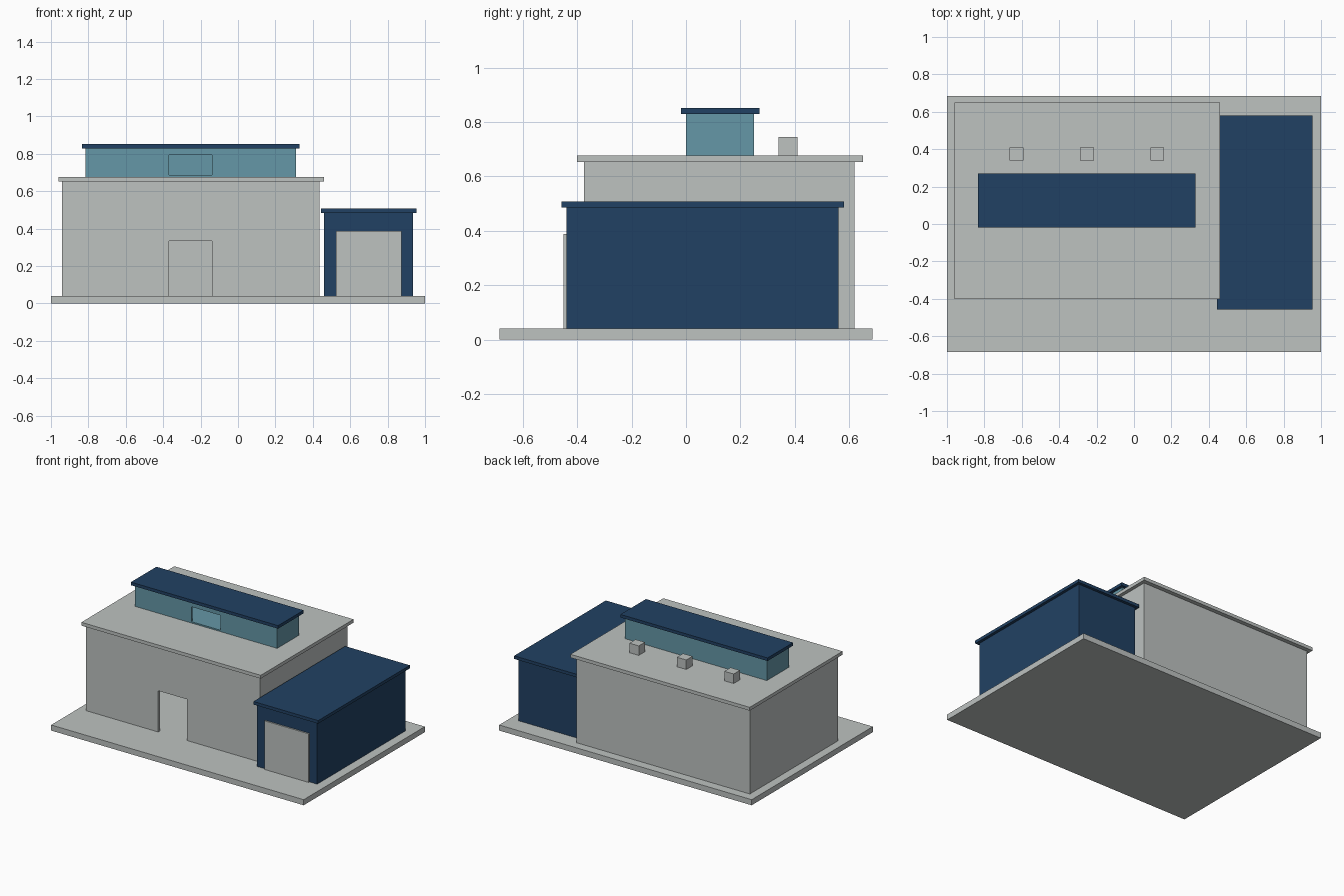
import bpy
import bmesh

if "Cube" in bpy.data.objects:
    bpy.data.objects.remove(bpy.data.objects["Cube"])


def material(name, rgb):
    m = bpy.data.materials.new(name)
    m.diffuse_color = (*rgb, 1)
    m.use_nodes = True
    m.node_tree.nodes["Principled BSDF"].inputs["Base Color"].default_value = m.diffuse_color
    return m


GREY = material("pale_concrete", (0.51, 0.54, 0.53))
NAVY = material("navy_metal", (0.0152, 0.053, 0.125))
TEAL = material("teal_glass", (0.130, 0.310, 0.385))


def box(name, x, y, z, mat):
    """Box from (low, high) ranges on each axis."""
    bm = bmesh.new()
    bmesh.ops.create_cube(bm, size=1)
    for v in bm.verts:
        v.co = [r[0] if c < 0 else r[1] for c, r in zip(v.co, (x, y, z))]
    mesh = bpy.data.meshes.new(name)
    bm.to_mesh(mesh)
    bm.free()
    mesh.materials.append(mat)
    ob = bpy.data.objects.new(name, mesh)
    bpy.context.collection.objects.link(ob)
    return ob


def cut(target, name, x, y, z):
    """Subtract a box-shaped void from the target."""
    cutter = box(name, x, y, z, target.data.materials[0])
    cutter.hide_render = True
    cutter.hide_set(True)
    cutter.display_type = 'WIRE'
    mod = target.modifiers.new(name, 'BOOLEAN')
    mod.operation = 'DIFFERENCE'
    mod.solver = 'EXACT'
    mod.object = cutter
    bpy.context.view_layer.objects.active = target
    bpy.ops.object.modifier_apply(modifier=mod.name)
    bpy.data.objects.remove(cutter)


# Ground slab
box("base_slab", (-1, 1), (-0.685, 0.685), (0, 0.04), GREY)

# Main hall: hollow walls with an open doorway, under a flat overhanging roof
hall = box("hall_walls", (-0.94, 0.435), (-0.375, 0.62), (0.04, 0.653), GREY)
cut(hall, "hall_void", (-0.92, 0.415), (-0.355, 0.60), (0.0, 0.70))
cut(hall, "doorway_void", (-0.37, -0.14), (-0.45, -0.30), (0.0, 0.335))
box("hall_roof", (-0.96, 0.46), (-0.40, 0.65), (0.653, 0.677), GREY)

# Rooftop clerestory: hollow, with a floor and a front opening
loft = box("clerestory_walls", (-0.815, 0.31), (0.0, 0.25), (0.677, 0.83), TEAL)
cut(loft, "clerestory_void", (-0.80, 0.295), (0.015, 0.235), (0.687, 0.90))
cut(loft, "clerestory_opening_void", (-0.37, -0.14), (-0.05, 0.05), (0.687, 0.793))
box("clerestory_roof", (-0.835, 0.33), (-0.018, 0.27), (0.83, 0.852), NAVY)

# Row of roof vents
for i, cx in enumerate((-0.628, -0.252, 0.124)):
    box(f"roof_vent_{i + 1}", (cx - 0.037, cx + 0.037), (0.34, 0.41), (0.677, 0.745), GREY)

# Garage wing with a raised door panel
box("garage_walls", (0.46, 0.935), (-0.44, 0.56), (0.04, 0.485), NAVY)
box("garage_roof", (0.443, 0.955), (-0.457, 0.58), (0.485, 0.507), NAVY)
box("garage_door", (0.525, 0.875), (-0.45, -0.44), (0.04, 0.388), GREY)
